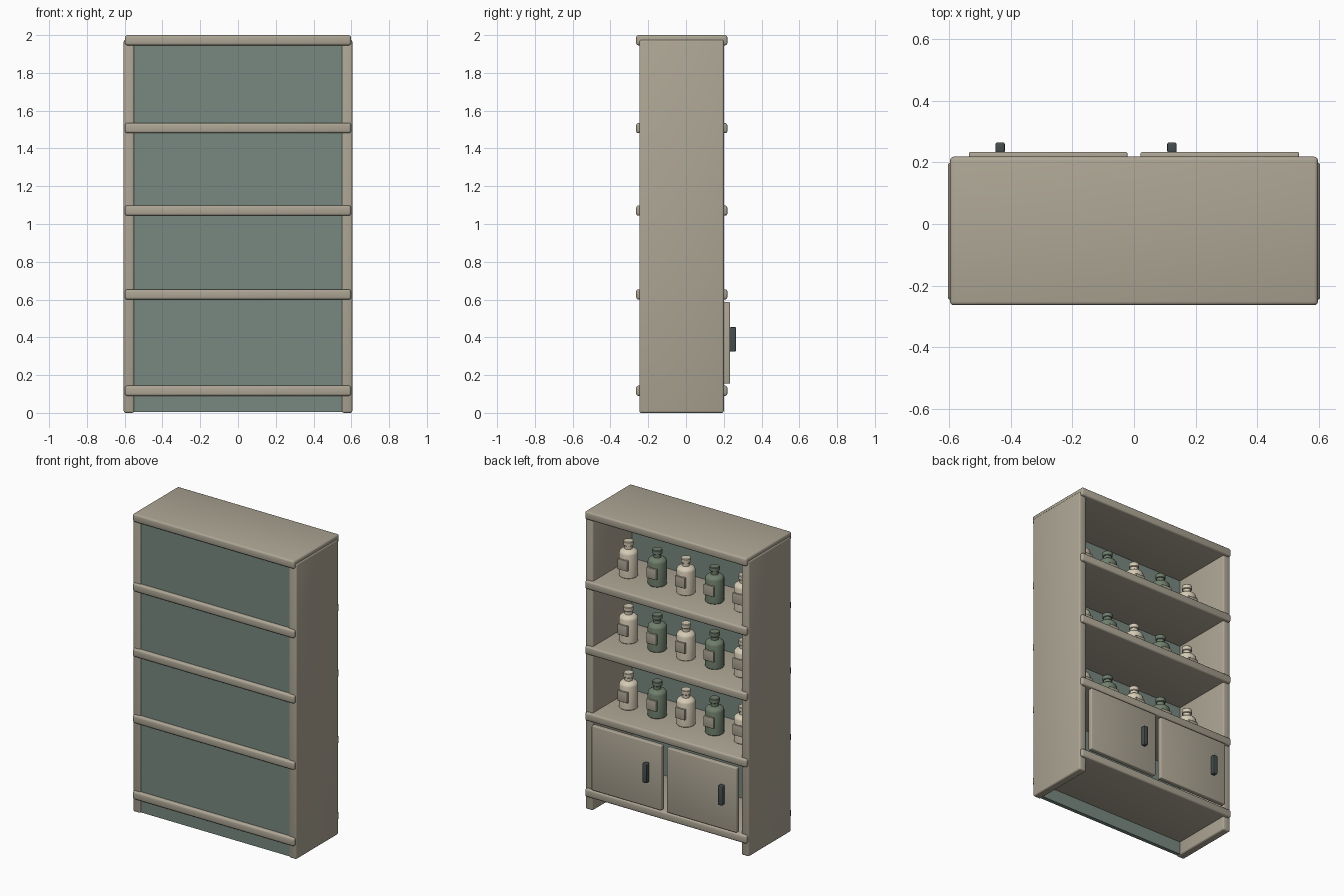
import bpy, bmesh, math

if "Cube" in bpy.data.objects:
    bpy.data.objects.remove(bpy.data.objects["Cube"])


def material(name, rgb):
    m = bpy.data.materials.new(name)
    m.diffuse_color = (*rgb, 1)
    m.use_nodes = True
    m.node_tree.nodes["Principled BSDF"].inputs["Base Color"].default_value = m.diffuse_color
    return m


WOOD = material("wood", (0.42, 0.38, 0.30))
TEAL = material("teal_panel", (0.19, 0.25, 0.22))
DARK = material("dark_metal", (0.06, 0.075, 0.075))
CREAM = material("cream_ceramic", (0.66, 0.59, 0.46))
GREEN = material("green_glass", (0.16, 0.21, 0.15))


def finish(bm, name, mat):
    me = bpy.data.meshes.new(name)
    bmesh.ops.recalc_face_normals(bm, faces=bm.faces)
    bm.to_mesh(me)
    bm.free()
    ob = bpy.data.objects.new(name, me)
    bpy.context.collection.objects.link(ob)
    me.materials.append(mat)
    bpy.ops.object.select_all(action='DESELECT')
    ob.select_set(True)
    bpy.context.view_layer.objects.active = ob
    bpy.ops.object.shade_smooth_by_angle(angle=math.radians(35))
    return ob


def box(name, x, y, z, mat, bevel=0.0):
    """Box from (min, max) ranges, with rounded edges."""
    bm = bmesh.new()
    bmesh.ops.create_cube(bm, size=1)
    for v in bm.verts:
        v.co = [r[0] + (c + 0.5) * (r[1] - r[0]) for c, r in zip(v.co, (x, y, z))]
    if bevel:
        bmesh.ops.bevel(bm, geom=bm.edges[:], offset=bevel, segments=3,
                        profile=0.5, affect='EDGES')
    return finish(bm, name, mat)


def lathe(name, profile, loc, mat, sides=28):
    """Revolve (radius, height) points around a vertical axis."""
    bm = bmesh.new()
    rings = []
    for r, h in profile:
        rings.append([bm.verts.new((loc[0] + r * math.cos(2 * math.pi * i / sides),
                                    loc[1] + r * math.sin(2 * math.pi * i / sides),
                                    loc[2] + h)) for i in range(sides)])
    for a, b in zip(rings, rings[1:]):
        for i in range(sides):
            j = (i + 1) % sides
            bm.faces.new((a[i], a[j], b[j], b[i]))
    bm.faces.new(rings[0][::-1])
    bm.faces.new(rings[-1])
    return finish(bm, name, mat)


# carcass: two sides and the closing panel
for side, s in (("left", -1), ("right", 1)):
    box(f"{side}_side", sorted((s * 0.55, s * 0.605)), (-0.247, 0.2), (0, 1.975), WOOD, 0.01)
box("back_panel", (-0.56, 0.56), (-0.24, -0.215), (0.005, 1.965), TEAL)

# shelves, bottom to top
for i, z in enumerate((0.117, 0.627, 1.071, 1.508, 1.973)):
    box(f"shelf_{i + 1}", (-0.598, 0.598), (-0.264, 0.219), (z - 0.027, z + 0.027), WOOD, 0.012)

# cupboard doors with handles
for i, x in enumerate((-0.279, 0.279)):
    box(f"door_{i + 1}", (x - 0.258, x + 0.258), (0.2, 0.234), (0.155, 0.587), WOOD, 0.006)
    hx = x - 0.156
    box(f"handle_{i + 1}", (hx - 0.015, hx + 0.015), (0.232, 0.265), (0.325, 0.454), DARK, 0.005)

# bottles with necks, caps and blank labels on the three open shelves
BODY = [(0.054, 0), (0.058, 0.004), (0.058, 0.155), (0.055, 0.164), (0.047, 0.172),
        (0.036, 0.178), (0.024, 0.181), (0.024, 0.208)]
CAP = [(0.028, 0.203), (0.031, 0.206), (0.031, 0.229), (0.028, 0.233)]
for row, z in enumerate((0.654, 1.098, 1.535)):
    for col in range(5):
        x = 0.425 - 0.2125 * col
        mat = GREEN if col % 2 else CREAM
        tag = f"{row + 1}_{col + 1}"
        lathe(f"bottle_{tag}", BODY, (x, 0, z), mat)
        lathe(f"cap_{tag}", CAP, (x, 0, z), mat)
        box(f"label_{tag}", (x - 0.036, x + 0.036), (0.05, 0.066), (z + 0.056, z + 0.126), WOOD, 0.002)
